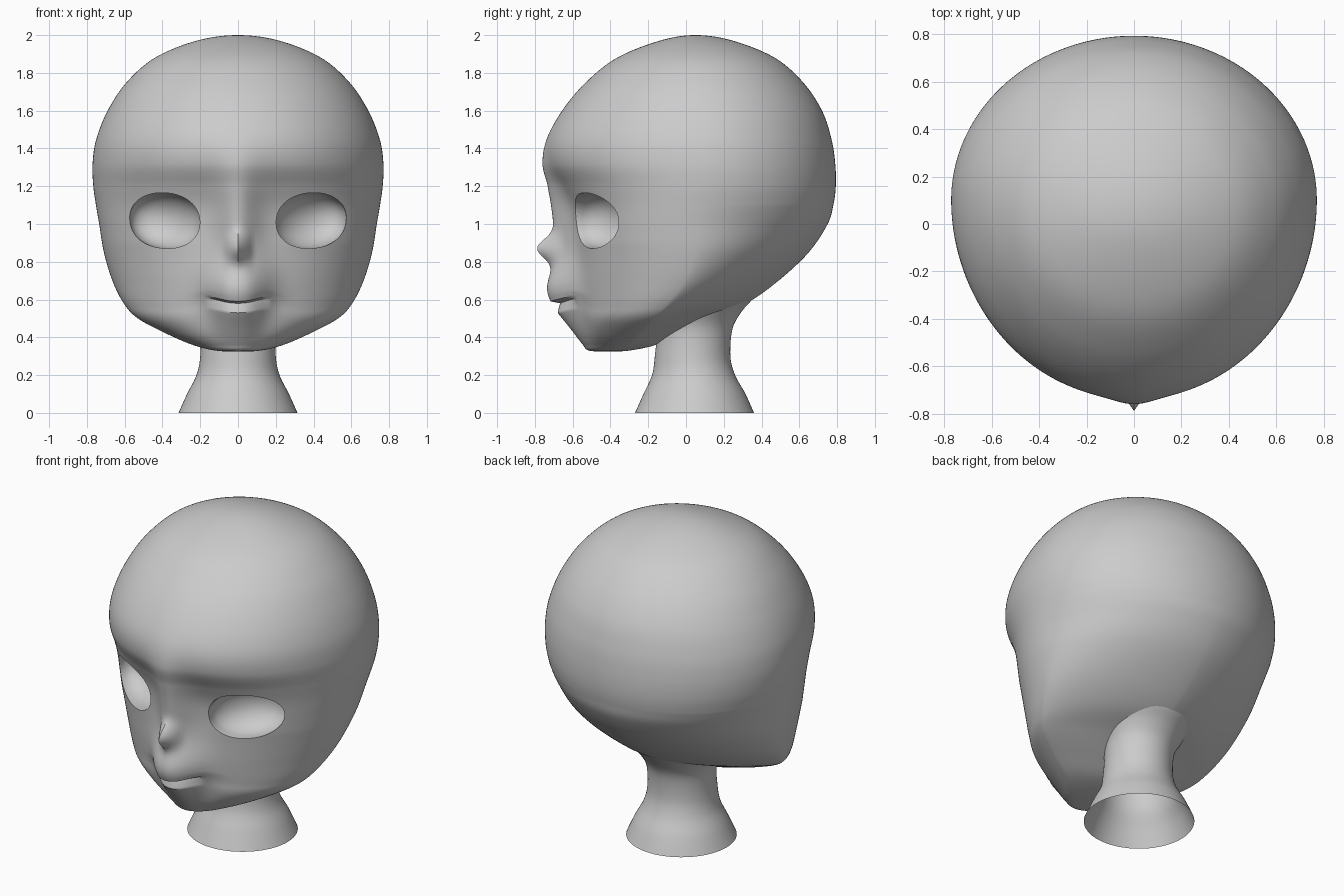
import bpy, bmesh
from math import sin, cos, pi, exp

if "Cube" in bpy.data.objects:
    bpy.data.objects.remove(bpy.data.objects["Cube"])

grey = bpy.data.materials.new("plain_grey")
grey.use_nodes = True
grey.diffuse_color = (0.6, 0.6, 0.6, 1)
bsdf = next(n for n in grey.node_tree.nodes if n.type == 'BSDF_PRINCIPLED')
bsdf.inputs["Base Color"].default_value = (0.6, 0.6, 0.6, 1)
bsdf.inputs["Roughness"].default_value = 0.7


def spline(pts, steps):
    """Catmull-Rom rows; the first and last rows only steer the ends."""
    rows = []
    for i in range(1, len(pts) - 2):
        for k in range(steps):
            t = k / steps
            rows.append([b + 0.5 * t * (c - a + t * (2 * a - 5 * b + 4 * c - d + t * (3 * (b - c) + d - a)))
                         for a, b, c, d in zip(*pts[i - 1:i + 3])])
    return rows + [list(pts[-2])]


def loft(name, rings, start_pole=None, end_pole=None):
    """Skin closed rings of points; poles close the ends."""
    bm = bmesh.new()
    loops = [[bm.verts.new(p) for p in ring] for ring in rings]
    n = len(loops[0])
    for a, b in zip(loops, loops[1:]):
        for j in range(n):
            k = (j + 1) % n
            bm.faces.new((a[j], a[k], b[k], b[j]))
    for pole, ring in ((start_pole, loops[0]), (end_pole, loops[-1])):
        if pole:
            tip = bm.verts.new(pole)
            for j in range(n):
                bm.faces.new((tip, ring[j], ring[(j + 1) % n]))
    bmesh.ops.recalc_face_normals(bm, faces=bm.faces)
    mesh = bpy.data.meshes.new(name)
    bm.to_mesh(mesh)
    bm.free()
    obj = bpy.data.objects.new(name, mesh)
    bpy.context.collection.objects.link(obj)
    mesh.materials.append(grey)
    return obj


def select(obj):
    bpy.ops.object.select_all(action='DESELECT')
    obj.select_set(True)
    bpy.context.view_layer.objects.active = obj


def bell(v, centre, width):
    return exp(-((v - centre) / width) ** 2 / 2)


def power(v, p):
    return abs(v) ** p * (1 if v >= 0 else -1)


def ramp(v, lo, hi):
    return min(1, max(0, (v - lo) / (hi - lo)))


# Head sections: height, half width, front, back, depth of widest point
HEAD = [
    (1.97, -.22, .25, -.14, .05),
    (2, 0, .05, .05, .05),
    (1.97, .22, -.14, .25, .05),
    (1.88, .44, -.365, .47, .06),
    (1.75, .59, -.53, .62, .07),
    (1.6, .69, -.655, .72, .08),
    (1.45, .75, -.73, .77, .09),
    (1.32, .77, -.73, .79, .1),
    (1.2, .766, -.665, .793, .1),
    (1.1, .752, -.62, .78, .08),
    (1, .735, -.6, .75, .06),
    (.85, .71, -.59, .65, .05),
    (.7, .665, -.585, .49, 0),
    (.58, .605, -.575, .32, -.09),
    (.5, .53, -.57, .13, -.17),
    (.42, .38, -.555, -.03, -.25),
    (.36, .24, -.53, -.16, -.31),
    (.33, .12, -.505, -.3, -.4),
    (.325, 0, -.41, -.41, -.41),
    (.33, -.12, -.3, -.505, -.4),
]


def head_point(section, angle):
    z, w, front, back, mid = section
    c, s = cos(angle), sin(angle)
    if s > 0:                                   # back of the skull
        p = 2 / (2 - .55 * (1 - ramp(z, .5, 1.1)))
        return (w * power(c, p), mid + (back - mid) * power(s, p), z)
    p = 2 / (1.82 + .18 * ramp(z, .55, .9))     # jaw tapers toward the chin
    x = w * power(c, p)
    y = mid + (mid - front) * power(s, p)
    # Nose ridge, pointed nose tip and muzzle narrowing to the chin
    muzzle = .1 + .07 * ramp(z, .4, .62)
    push = (.1 * bell(x, 0, .08) * bell(z, 1.04, .18)
            + .105 * max(0, 1 - abs(x) / .08) * bell(z, .87, .05)
            + .145 * exp(-abs(x / muzzle) ** 2.6) * bell(z, .635, .13))
    # Mouth: undercut below the upper lip, following a smile curve
    drop = z - .585
    if -.055 < drop < 0 and abs(x) < .17:
        push -= .05 * (1 + drop / .055) * (1 - (x / .17) ** 4)
    lift = 1.6 * x * x * exp(-(x / .2) ** 4) * bell(z, .58, .08)
    return (x, y + push * s, z - lift * s)


SEG = 288
sections = spline(HEAD, 10)
rings = [[head_point(r, 2 * pi * j / SEG) for j in range(SEG)] for r in sections[1:-1]]
head = loft("head", rings, (0, .05, 2), (0, -.41, .325))


# Eye sockets: sheared bowls cut out of the head
def socket_ring(side, scale, depth):
    ring = []
    for j in range(64):
        a = 2 * pi * j / 64
        dx = .186 * scale * power(cos(a), .95)
        dz = .147 * scale * power(sin(a), .92)
        x = .388 + dx - .25 * max(depth, 0)
        ring.append((side * x, -.465 + .56 * dx + depth, 1.018 + dz + .05 * dx))
    return ring


for side in (-1, 1):
    bowl = [(1, -.3), (1, 0)]
    bowl += [(cos(k * pi / 20), .02 + .14 * sin(k * pi / 20)) for k in range(10)]
    cutter = loft("eye_socket_cutter", [socket_ring(side, s, d) for s, d in bowl],
                  (side * .388, -.765, 1.018), (side * .348, -.305, 1.018))
    cutter.hide_render = True
    select(head)
    cut = head.modifiers.new("eye_socket", 'BOOLEAN')
    cut.operation = 'DIFFERENCE'
    cut.solver = 'EXACT'
    cut.object = cutter
    bpy.ops.object.modifier_apply(modifier=cut.name)
    bpy.data.objects.remove(cutter)

# Neck: flared open tube blending into the skull (height, radius, depth)
NECK = [(0, .315, .045), (.1, .27, .045), (.2, .22, .04), (.3, .2, .035),
        (.44, .2, .045), (.53, .235, .055), (.6, .29, .06), (.65, .33, .05)]
neck = loft("neck", [[(r * cos(2 * pi * j / 64), y + r * sin(2 * pi * j / 64), z) for j in range(64)]
                     for z, r, y in spline([NECK[0]] + NECK + [NECK[-1]], 6)])

for obj in (head, neck):
    select(obj)
    bpy.ops.object.shade_smooth_by_angle(angle=.7)
